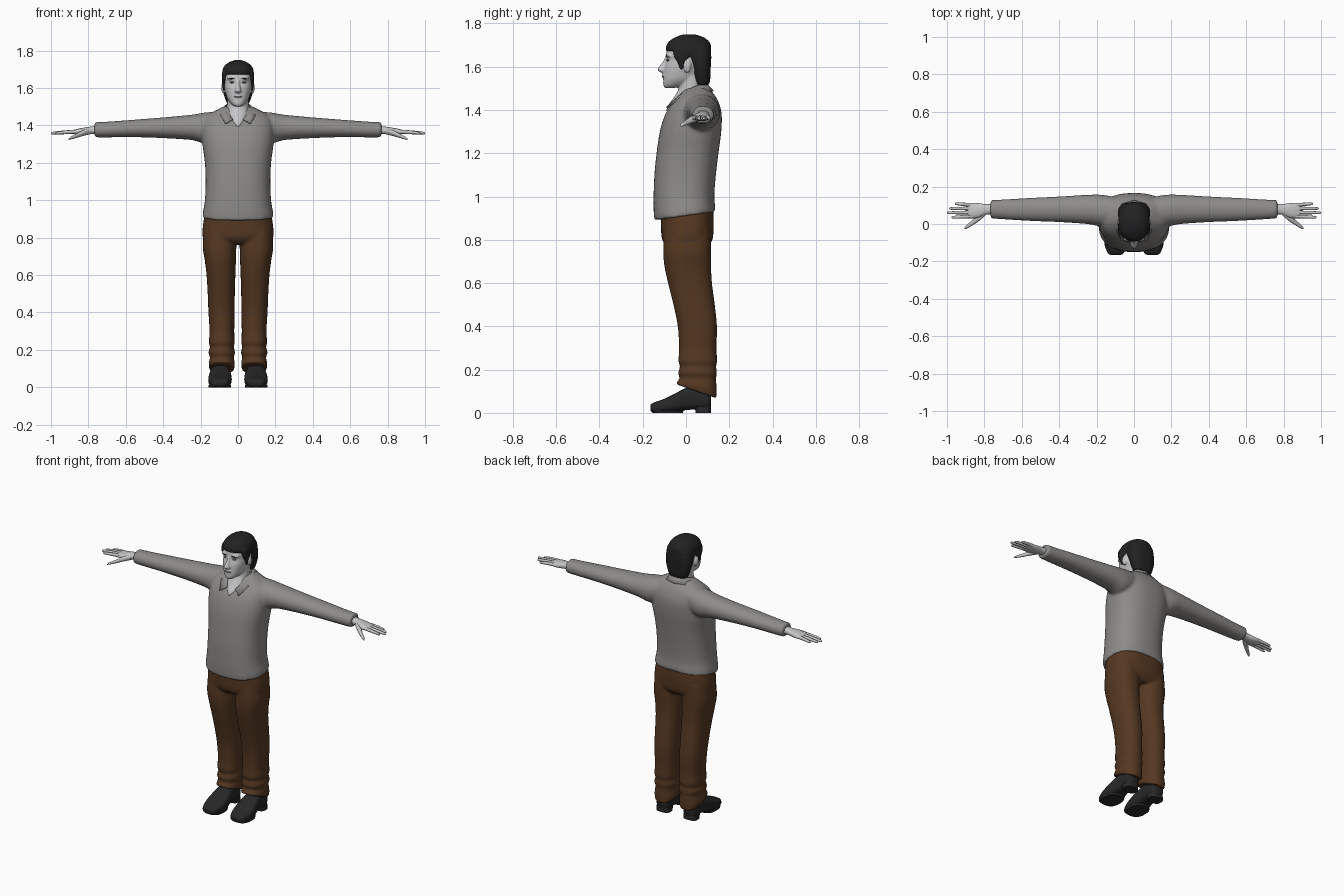
import bpy, bmesh, math
from mathutils import Matrix, Vector


def material(name, rgb):
    m = bpy.data.materials.new(name)
    m.diffuse_color = (*rgb, 1)
    return m


KNIT = material("grey knit", (0.27, 0.262, 0.25))
SKIN = material("pale skin", (0.56, 0.56, 0.57))
BROWN = material("brown cloth", (0.092, 0.04, 0.016))
HAIR = material("dark hair", (0.016, 0.016, 0.017))
SHOE = material("black leather", (0.02, 0.02, 0.021))
LIP = material("muted lips", (0.36, 0.34, 0.34))
EYE = material("grey eyes", (0.16, 0.16, 0.16))


def loft(bm, axis, rings, p=2.3, sides=32, steps=4, mirror=False):
    """Smooth tube along an axis. Ring: (t, a_min, a_max, b_min, b_max[, tilt])."""
    rings = [Vector((*r, 0)[:6]) for r in rings]
    path = []
    for i in range(len(rings) - 1):
        p0, p1, p2 = rings[max(i - 1, 0)], rings[i], rings[i + 1]
        p3 = rings[min(i + 2, len(rings) - 1)]
        for s in range(steps):
            u = s / steps
            path.append(0.5 * (2 * p1 + (p2 - p0) * u + (2 * p0 - 5 * p1 + 4 * p2 - p3) * u * u
                               + (3 * p1 - p0 - 3 * p2 + p3) * u ** 3))
    path.append(rings[-1])
    for sx in ((1, -1) if mirror else (1,)):
        loops = []
        for t, a0, a1, b0, b1, tilt in path:
            loop = []
            for k in range(sides):
                c, s = math.cos(math.tau * k / sides), math.sin(math.tau * k / sides)
                a = (a0 + a1) / 2 + (a1 - a0) / 2 * math.copysign(abs(c) ** (2 / p), c)
                db = (b1 - b0) / 2 * math.copysign(abs(s) ** (2 / p), s)
                b, w = (b0 + b1) / 2 + db, t + tilt * db
                x, y, z = {"x": (w, a, b), "y": (a, w, b), "z": (a, b, w)}[axis]
                loop.append(bm.verts.new((sx * x, y, z)))
            loops.append(loop)
        for l0, l1 in zip(loops, loops[1:]):
            for k in range(sides):
                j = (k + 1) % sides
                bm.faces.new((l0[k], l0[j], l1[j], l1[k]))
        bm.faces.new(loops[0])
        bm.faces.new(loops[-1])


def sym(rings):
    """Rings given by half width: (z, half_x, y_front, y_back[, tilt])."""
    return [(r[0], -r[1], r[1], *r[2:]) for r in rings]


def blob(bm, centre, radii, mirror=False):
    for sx in ((1, -1) if mirror else (1,)):
        c = Vector((sx * centre[0], centre[1], centre[2]))
        bmesh.ops.create_uvsphere(bm, u_segments=16, v_segments=10, radius=1,
                                  matrix=Matrix.Translation(c) @ Matrix.Diagonal((*radii, 1)))


def finish(bm, name, mat, voxel=0, smooth=0):
    bmesh.ops.recalc_face_normals(bm, faces=bm.faces)
    me = bpy.data.meshes.new(name)
    bm.to_mesh(me)
    bm.free()
    me.materials.append(mat)
    ob = bpy.data.objects.new(name, me)
    bpy.context.collection.objects.link(ob)
    bpy.ops.object.select_all(action='DESELECT')
    ob.select_set(True)
    bpy.context.view_layer.objects.active = ob
    if voxel:   # fuse overlapping volumes into one soft skin
        m = ob.modifiers.new("fuse", 'REMESH')
        m.mode, m.voxel_size, m.use_smooth_shade = 'VOXEL', voxel, True
        s = ob.modifiers.new("soften", 'SMOOTH')
        s.factor, s.iterations = 0.5, smooth
    else:
        bpy.ops.object.shade_smooth_by_angle(angle=math.radians(45))
    return ob


# Sweater: body and both sleeves
bm = bmesh.new()
loft(bm, "z", sym([(0.91, .19, -.145, .136, .14), (0.94, .187, -.149, .134, .12),
                   (1.0, .177, -.15, .131, .05), (1.1, .173, -.146, .138), (1.2, .177, -.136, .15),
                   (1.3, .19, -.121, .163), (1.38, .193, -.096, .165), (1.43, .182, -.066, .153),
                   (1.462, .15, -.04, .137), (1.49, .1, -.015, .115), (1.5, .08, 0, .1)]), p=2.4, sides=48)
loft(bm, "x", [(.08, .01, .14, 1.34, 1.475), (.17, -.012, .156, 1.305, 1.47), (.25, .0, .156, 1.322, 1.457),
               (.4, .01, .147, 1.332, 1.443), (.55, .016, .14, 1.337, 1.431),
               (.7, .025, .131, 1.336, 1.42), (.767, .03, .128, 1.336, 1.418)], p=2.1, mirror=True)
finish(bm, "sweater", KNIT, 0.008, 6)

# Collar: folded band with two front points
inner = [(0, .095, 1.525), (.045, .085, 1.522), (.07, .035, 1.508), (.062, -.02, 1.478), (.028, -.07, 1.435)]
outer = [(0, .128, 1.49), (.068, .108, 1.488), (.1, .035, 1.478), (.095, -.035, 1.455), (.066, -.092, 1.412)]
bm = bmesh.new()
for sx in (1, -1):
    vi, vo = ([bm.verts.new((sx * x, y, z)) for x, y, z in row] for row in (inner, outer))
    for k in range(len(vi) - 1):
        bm.faces.new((vi[k], vi[k + 1], vo[k + 1], vo[k]))
bmesh.ops.remove_doubles(bm, verts=bm.verts, dist=1e-4)
collar = finish(bm, "collar", KNIT)
collar.modifiers.new("thickness", 'SOLIDIFY').thickness = 0.007

# Hands: palm, four fingers and thumb
bm = bmesh.new()
loft(bm, "x", [(.74, .052, .108, 1.355, 1.4), (.79, .05, .106, 1.353, 1.393), (.83, .034, .111, 1.349, 1.387),
               (.865, .03, .113, 1.351, 1.38), (.887, .034, .11, 1.356, 1.374)], sides=20, mirror=True)
for y0, y1, tip in ((.041, .036, .975), (.062, .06, 1.0), (.083, .083, .988), (.102, .108, .957)):
    ym, xm = (y0 + y1) / 2, (.865 + tip) / 2
    loft(bm, "x", [(.865, y0 - .01, y0 + .01, 1.356, 1.377), (xm, ym - .009, ym + .009, 1.354, 1.373),
                   (tip - .01, y1 - .007, y1 + .007, 1.352, 1.366),
                   (tip, y1 - .003, y1 + .003, 1.355, 1.361)], p=2, sides=12, steps=3, mirror=True)
loft(bm, "x", [(.795, .045, .075, 1.352, 1.385), (.83, .015, .055, 1.343, 1.374),
               (.865, -.008, .02, 1.333, 1.355), (.895, -.025, -.005, 1.325, 1.34),
               (.905, -.026, -.018, 1.323, 1.33)], p=2, sides=12, mirror=True)
finish(bm, "hands", SKIN)

# Head: skull, jaw, neck, nose, ears and brow
bm = bmesh.new()
loft(bm, "z", sym([(1.502, .018, -.098, -.05), (1.515, .036, -.105, 0), (1.54, .055, -.105, .05),
                   (1.57, .066, -.103, .08), (1.6, .073, -.099, .095), (1.63, .076, -.09, .1),
                   (1.66, .077, -.092, .1), (1.7, .068, -.078, .09), (1.728, .04, -.045, .07)]))
loft(bm, "z", sym([(1.392, .006, -.094, -.05), (1.42, .038, -.083, 0), (1.46, .062, -.055, .07),
                   (1.5, .058, -.034, .08), (1.56, .058, -.03, .08)]), p=2)
loft(bm, "z", sym([(1.572, .014, -.112, -.08), (1.583, .019, -.132, -.08), (1.6, .014, -.125, -.08),
                   (1.622, .01, -.108, -.07), (1.645, .01, -.097, -.07)]), p=2, sides=16)
blob(bm, (.078, .006, 1.602), (.012, .018, .031), True)
blob(bm, (.03, -.078, 1.652), (.03, .015, .01), True)
blob(bm, (0, -.098, 1.557), (.024, .013, .014))
finish(bm, "head", SKIN, 0.005, 3)

# Facial details
bm = bmesh.new()
blob(bm, (.031, -.083, 1.63), (.014, .007, .005), True)
finish(bm, "eyes", EYE)
bm = bmesh.new()
blob(bm, (.033, -.086, 1.65), (.019, .009, .0035), True)
finish(bm, "eyebrows", HAIR)
bm = bmesh.new()
blob(bm, (0, -.1, 1.554), (.022, .012, .006))
finish(bm, "lips", LIP)

# Hair: crown, back and sideburns
bm = bmesh.new()
loft(bm, "z", sym([(1.664, .082, -.091, .115, -.06), (1.69, .084, -.093, .117), (1.715, .075, -.081, .108),
                   (1.735, .053, -.052, .083), (1.749, .02, -.015, .045)]), p=2.2)
loft(bm, "z", sym([(1.515, .058, .045, .105), (1.54, .068, .035, .112), (1.59, .083, .026, .114),
                   (1.64, .086, .0, .117), (1.69, .082, -.03, .115)]), p=2.5)
loft(bm, "z", [(1.585, .07, .08, -.028, -.012), (1.62, .068, .085, -.04, -.005),
               (1.65, .062, .086, -.058, .02), (1.69, .05, .084, -.06, .03)], sides=16, mirror=True)
finish(bm, "hair", HAIR, 0.006, 3)

# Trousers: hips and two legs with bunched ankles
bm = bmesh.new()
loft(bm, "z", sym([(.95, .172, -.118, .125), (.87, .187, -.116, .128), (.8, .188, -.11, .122),
                   (.765, .165, -.08, .095)]), p=2.5, sides=48)
loft(bm, "z", [(.86, .008, .18, -.1, .115), (.75, .009, .188, -.105, .117), (.68, .011, .178, -.1, .116),
               (.6, .014, .168, -.083, .12), (.5, .017, .162, -.058, .133), (.4, .018, .158, -.038, .143),
               (.3, .02, .152, -.032, .141), (.24, .018, .156, -.035, .144), (.215, .022, .15, -.028, .139),
               (.185, .016, .158, -.036, .143), (.16, .022, .15, -.03, .139), (.125, .017, .157, -.042, .142, -.2),
               (.1, .02, .153, -.047, .141, -.35)], p=2.3, sides=40, mirror=True)
finish(bm, "trousers", BROWN, 0.0065, 5)

# Shoes: uppers and heels
bm = bmesh.new()
loft(bm, "y", [(-.165, .07, .125, .012, .034), (-.153, .053, .142, .003, .046), (-.1, .036, .158, .002, .065),
               (-.05, .034, .157, .004, .09), (0, .043, .148, .013, .115), (.06, .048, .14, .016, .13),
               (.1, .052, .137, .014, .125), (.115, .066, .122, .025, .1)], p=3, mirror=True)
loft(bm, "z", [(0, .05, .14, .045, .116), (.03, .05, .14, .04, .115)], p=3, steps=1, mirror=True)
loft(bm, "z", [(0, .038, .157, -.155, -.015), (.012, .036, .159, -.16, -.01)], p=2.6, steps=1, mirror=True)
finish(bm, "shoes", SHOE)
